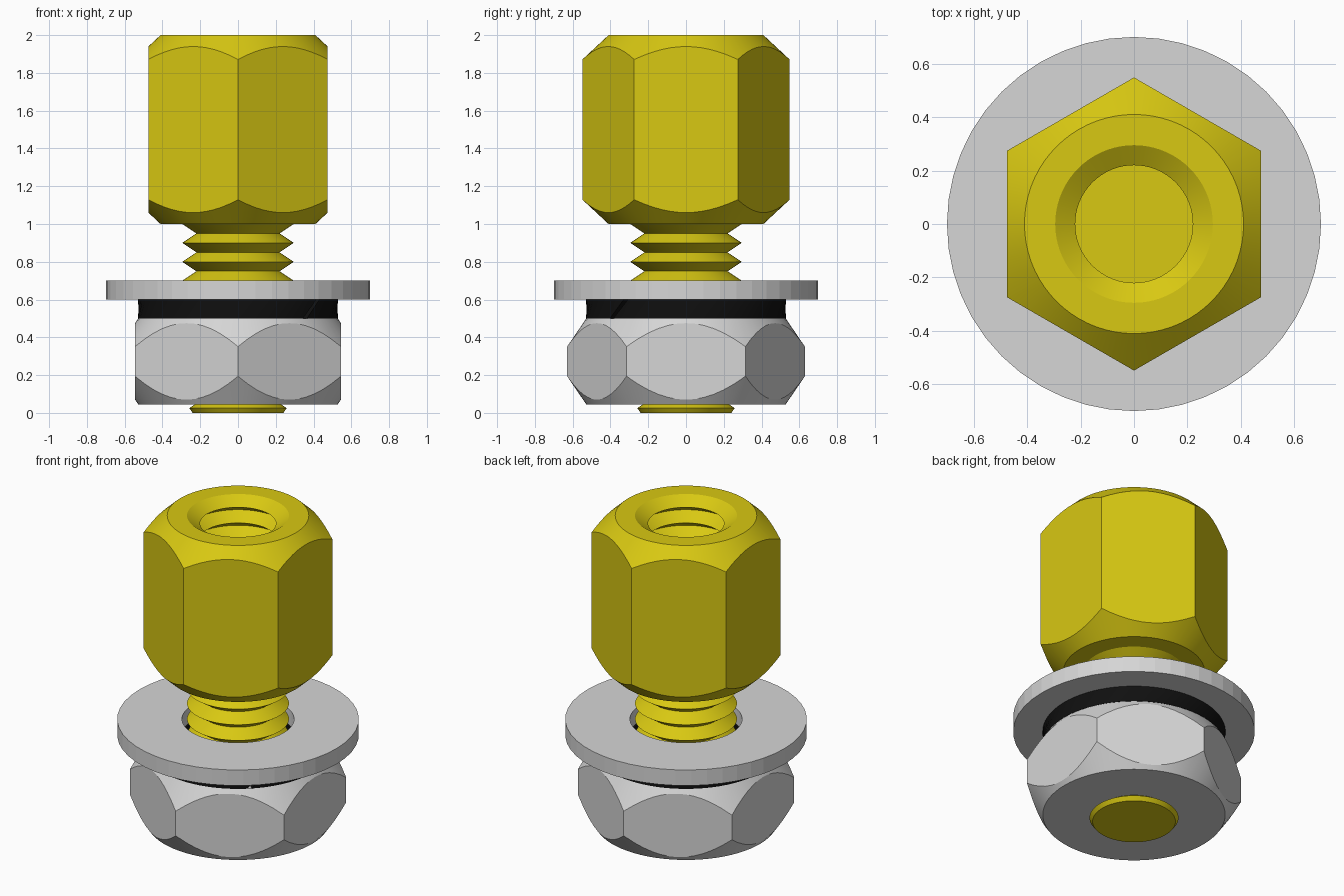
import bpy
import bmesh
from math import radians, cos, sin, tau, pi

cube = bpy.data.objects.get("Cube")
if cube:
    bpy.data.objects.remove(cube, do_unlink=True)


def material(name, color):
    mat = bpy.data.materials.new(name)
    mat.use_nodes = True
    mat.diffuse_color = (*color, 1)
    mat.node_tree.nodes["Principled BSDF"].inputs["Base Color"].default_value = (*color, 1)
    return mat


yellow = material("brass yellow", (0.69, 0.58, 0.006))
steel = material("light steel", (0.67, 0.67, 0.67))
black = material("black", (0.005, 0.005, 0.005))


def finish(name, bm, mat, smooth=True):
    bmesh.ops.recalc_face_normals(bm, faces=bm.faces)
    mesh = bpy.data.meshes.new(name)
    bm.to_mesh(mesh)
    bm.free()
    mesh.materials.append(mat)
    if smooth:
        mesh.shade_smooth()
        mesh.set_sharp_from_angle(angle=radians(25))
    obj = bpy.data.objects.new(name, mesh)
    bpy.context.collection.objects.link(obj)
    return obj


def loft(name, rings, mat, segs=72, closed=False, smooth=True):
    """Skin rings; each ring is (radius, z) or a function of the angle giving that."""
    bm = bmesh.new()
    loops = []
    for ring in rings:
        loop = []
        for i in range(segs):
            t = tau * i / segs
            r, z = ring(t) if callable(ring) else ring
            loop.append(bm.verts.new((r * cos(t), r * sin(t), z)))
        loops.append(loop)
    pairs = list(zip(loops, loops[1:]))
    if closed:
        pairs.append((loops[-1], loops[0]))
    else:
        bm.faces.new(loops[0])
        bm.faces.new(loops[-1])
    for a, b in pairs:
        for i in range(segs):
            j = (i + 1) % segs
            bm.faces.new((a[i], a[j], b[j], b[i]))
    return finish(name, bm, mat, smooth)


def hex_rim(apothem, rim, z, slope):
    """Curve where a chamfer cone starting at (rim, z) meets the six flats."""
    def ring(t):
        r = apothem / cos((t + pi / 6) % (pi / 3) - pi / 6)
        return r, z + (r - rim) * slope
    return ring


def thread(start, stop):
    """Zigzag thread profile, crests on each tenth and roots between."""
    step = 1 if stop > start else -1
    return [(0.22 if k % 2 else 0.295, k * 0.05) for k in range(start, stop + step, step)]


# Threaded stud, hexagonal standoff body and tapped blind hole in one skin
stud = [(0.24, 0), (0.258, 0.025)] + thread(1, 20)
body = [(0.41, 1), hex_rim(0.475, 0.41, 1, 0.93),
        hex_rim(0.475, 0.41, 2, -0.93), (0.41, 2)]
hole = thread(40, 25)
loft("standoff", stud + body + hole, yellow)

# Hexagonal nut, chamfered on both sides
loft("nut", [(0.225, 0.045), (0.528, 0.045),
             hex_rim(0.545, 0.528, 0.045, 1.47),
             hex_rim(0.545, 0.528, 0.5, -1.47),
             (0.528, 0.5), (0.225, 0.5)], steel, closed=True)

# Flat washer
loft("flat_washer", [(0.325, 0.6), (0.7, 0.6), (0.7, 0.7), (0.325, 0.7)],
     steel, segs=48, closed=True, smooth=False)

# Split lock washer with a slanted gap
bm = bmesh.new()
section = [(0.315, 0.5, -48), (0.53, 0.5, -48), (0.53, 0.6, -37), (0.315, 0.6, -37)]
gap, count = 3, 72
slices = []
for i in range(count + 1):
    turn = gap / 2 + (360 - gap) * i / count
    slices.append([bm.verts.new((r * cos(radians(a + turn)), r * sin(radians(a + turn)), z))
                   for r, z, a in section])
for a, b in zip(slices, slices[1:]):
    for i in range(4):
        j = (i + 1) % 4
        bm.faces.new((a[i], a[j], b[j], b[i]))
bm.faces.new(slices[0])
bm.faces.new(slices[-1])
finish("lock_washer", bm, black)
